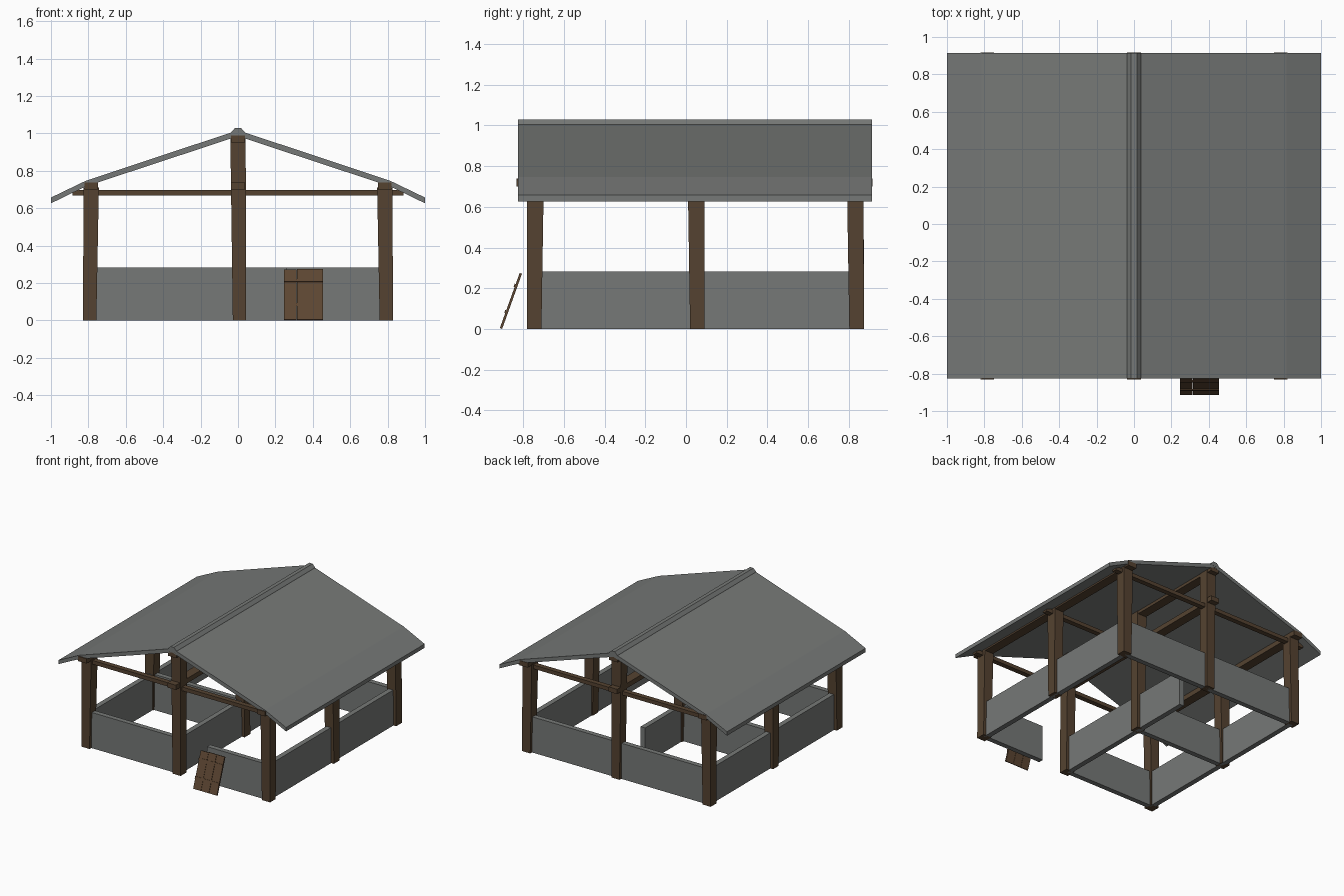
import bpy, bmesh, math
from mathutils import Matrix

if "Cube" in bpy.data.objects:
    bpy.data.objects.remove(bpy.data.objects["Cube"])


def material(name, rgb):
    m = bpy.data.materials.new(name)
    m.diffuse_color = (*rgb, 1)
    m.use_nodes = True
    m.node_tree.nodes["Principled BSDF"].inputs["Base Color"].default_value = m.diffuse_color
    return m


wood = material("wood", (0.09, 0.055, 0.03))
plank_wood = material("plank_wood", (0.11, 0.062, 0.032))
slate = material("slate", (0.182, 0.19, 0.184))


def finish(name, bm, mat):
    bmesh.ops.recalc_face_normals(bm, faces=bm.faces)
    me = bpy.data.meshes.new(name)
    bm.to_mesh(me)
    bm.free()
    ob = bpy.data.objects.new(name, me)
    bpy.context.collection.objects.link(ob)
    me.materials.append(mat)
    return ob


def box(name, x0, x1, y0, y1, z0, z1, mat=slate):
    bm = bmesh.new()
    m = Matrix.Translation(((x0 + x1) / 2, (y0 + y1) / 2, (z0 + z1) / 2)) \
        @ Matrix.Diagonal((x1 - x0, y1 - y0, z1 - z0, 1))
    bmesh.ops.create_cube(bm, size=1, matrix=m)
    return finish(name, bm, mat)


def prism(name, profile, y0, y1):
    # extrude an x-z outline along y
    bm = bmesh.new()
    f = bm.faces.new([bm.verts.new((x, y0, z)) for x, z in profile])
    ext = bmesh.ops.extrude_face_region(bm, geom=[f])
    moved = [v for v in ext["geom"] if isinstance(v, bmesh.types.BMVert)]
    bmesh.ops.translate(bm, verts=moved, vec=(0, y1 - y0, 0))
    return finish(name, bm, slate)


def post(name, x, y, h):
    # square post, foot slightly narrower and nudged outward
    ob = box(name, x - 0.041, x + 0.041, y - 0.041, y + 0.041, 0, h, wood)
    sx = (x > 0) - (x < 0) or 1
    sy = -1 if y < -0.1 else 1
    for v in ob.data.vertices:
        if v.co.z < 0.01:
            v.co.x = x + (v.co.x - x) * 0.87 + sx * 0.008
            v.co.y = y + (v.co.y - y) * 0.87 + sy * 0.006


COLS = {"left": -0.785, "centre": 0.0, "right": 0.785}
ROWS = {"front": -0.74, "middle": 0.05, "back": 0.832}

# posts and cross beams
for rn, y in ROWS.items():
    for cn, x in COLS.items():
        post(f"{rn}_{cn}_post", x, y, 0.975 if cn == "centre" else 0.71)
    box(f"{rn}_cross_beam", -0.885, 0.885, y - 0.02, y + 0.02, 0.668, 0.698, wood)

# long beams under the roof
for cn, x in COLS.items():
    box(f"{cn}_long_beam", x - 0.037, x + 0.037, -0.832, 0.917, 0.70, 0.738, wood)
box("ridge_beam", -0.037, 0.037, -0.825, 0.912, 0.95, 0.99, wood)

# low walls
T, H = 0.02, 0.283
F, M, B = ROWS.values()
box("front_left_wall", -0.785, 0, F - T, F + T, 0, H)
box("front_right_wall", 0.26, 0.785, F - T, F + T, 0, H)
box("back_wall", -0.785, 0.785, B - T, B + T, 0, H)
for cn in ("left", "right"):
    box(f"{cn}_wall", COLS[cn] - T, COLS[cn] + T, F, B, 0, H)
box("dividing_wall", -T, T, F, 0.54, 0, H)
box("left_partition", -0.785, 0, M - T, M + T, 0, H)

# bent roof and ridge cap
top = [(0, 1.017), (0.815, 0.746), (1, 0.657)]
under = [(1, 0.626), (0.815, 0.716), (0, 0.985)]
right = top[1:] + under[:2]
outline = [top[0]] + right + [under[2]] + [(-x, z) for x, z in reversed(right)]
prism("roof", outline, -0.825, 0.914)
prism("ridge_cap", [(-0.042, 0.995), (0.042, 0.995), (0.036, 1.008), (0.015, 1.03),
                    (-0.015, 1.03), (-0.036, 1.008)], -0.826, 0.915)

# leaning door: three planks and two battens
lean = Matrix.Translation((0.35, -0.909, 0.002)) @ Matrix.Rotation(-math.atan2(0.097, 0.27), 4, 'X')
for i in range(3):
    cx = (i - 1) * 0.07
    p = box(f"door_plank_{i + 1}", cx - 0.034, cx + 0.034, -0.006, 0.006, 0,
            0.288 if i != 0 else 0.285, plank_wood)
    p.matrix_world = lean
for i, z in enumerate((0.085, 0.222)):
    b = box(f"door_batten_{i + 1}", -0.105, 0.105, -0.011, -0.004, z - 0.008, z + 0.008, plank_wood)
    b.matrix_world = lean
